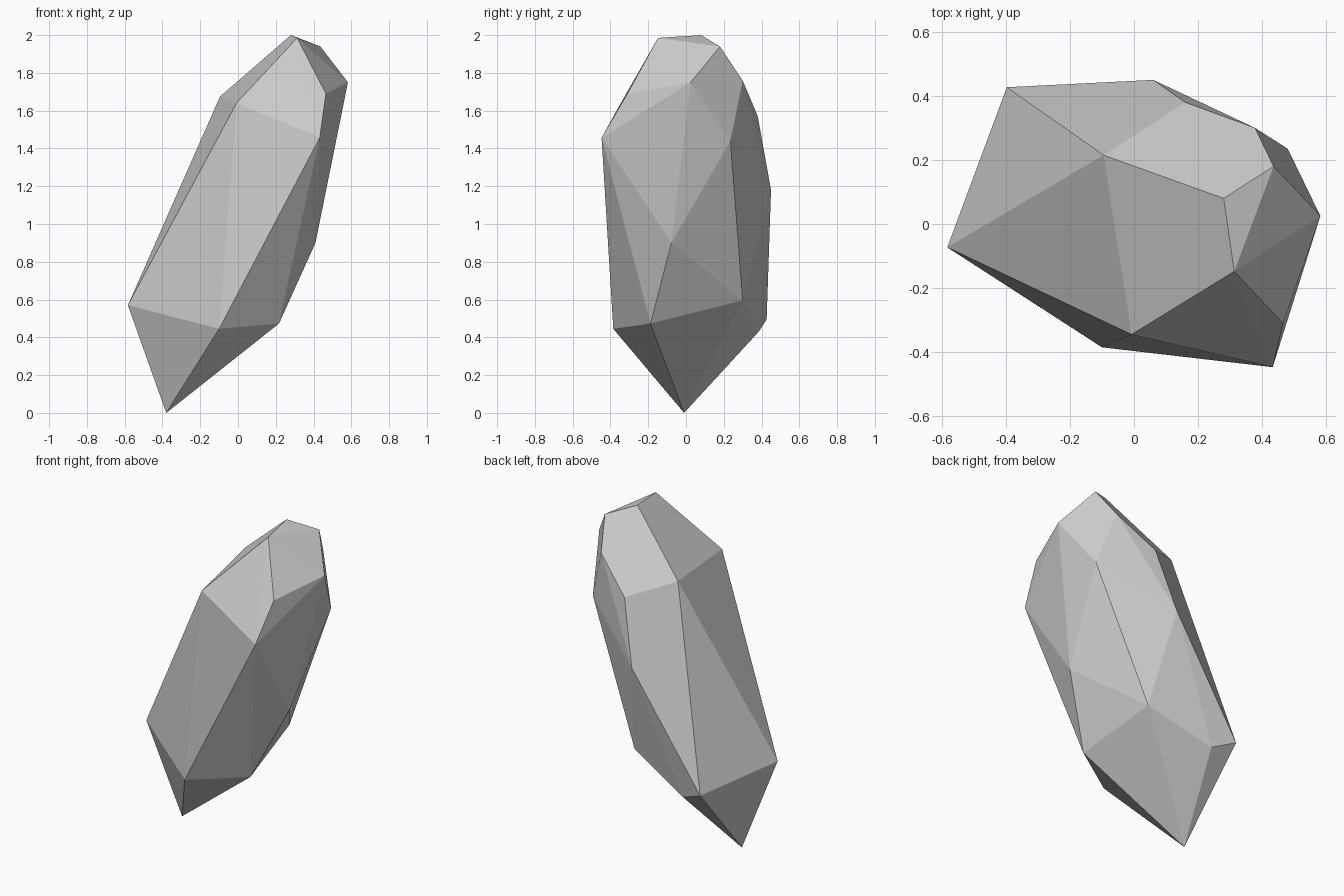
import bpy, bmesh, math

# Corner points of the faceted crystal, from base tip to crown
base = [(-0.38, -0.01, 0.0), (-0.10, -0.385, 0.445), (0.217, -0.188, 0.473),
        (-0.25, 0.385, 0.43), (-0.397, 0.427, 0.495), (-0.583, -0.073, 0.57),
        (0.146, 0.30, 0.595)]
body = [(0.41, -0.077, 0.90), (0.06, 0.45, 1.18), (0.48, 0.235, 1.44),
        (0.433, -0.447, 1.457), (0.16, 0.38, 1.57)]
crown = [(-0.008, -0.345, 1.64), (-0.095, 0.215, 1.675), (0.465, -0.31, 1.69),
         (0.582, 0.025, 1.75), (0.378, 0.30, 1.76), (0.436, 0.18, 1.94),
         (0.313, -0.148, 1.985), (0.28, 0.08, 2.0)]

# Convex flat-faced shell, nearly coplanar triangles merged into facets
bm = bmesh.new()
for p in base + body + crown:
    bm.verts.new(p)
bmesh.ops.convex_hull(bm, input=bm.verts[:])
bmesh.ops.dissolve_limit(bm, angle_limit=math.radians(2),
                         verts=bm.verts[:], edges=bm.edges[:])
bmesh.ops.recalc_face_normals(bm, faces=bm.faces[:])
mesh = bpy.data.meshes.new("crystal_rock")
bm.to_mesh(mesh)
bm.free()
bpy.context.collection.objects.link(bpy.data.objects.new("crystal_rock", mesh))
